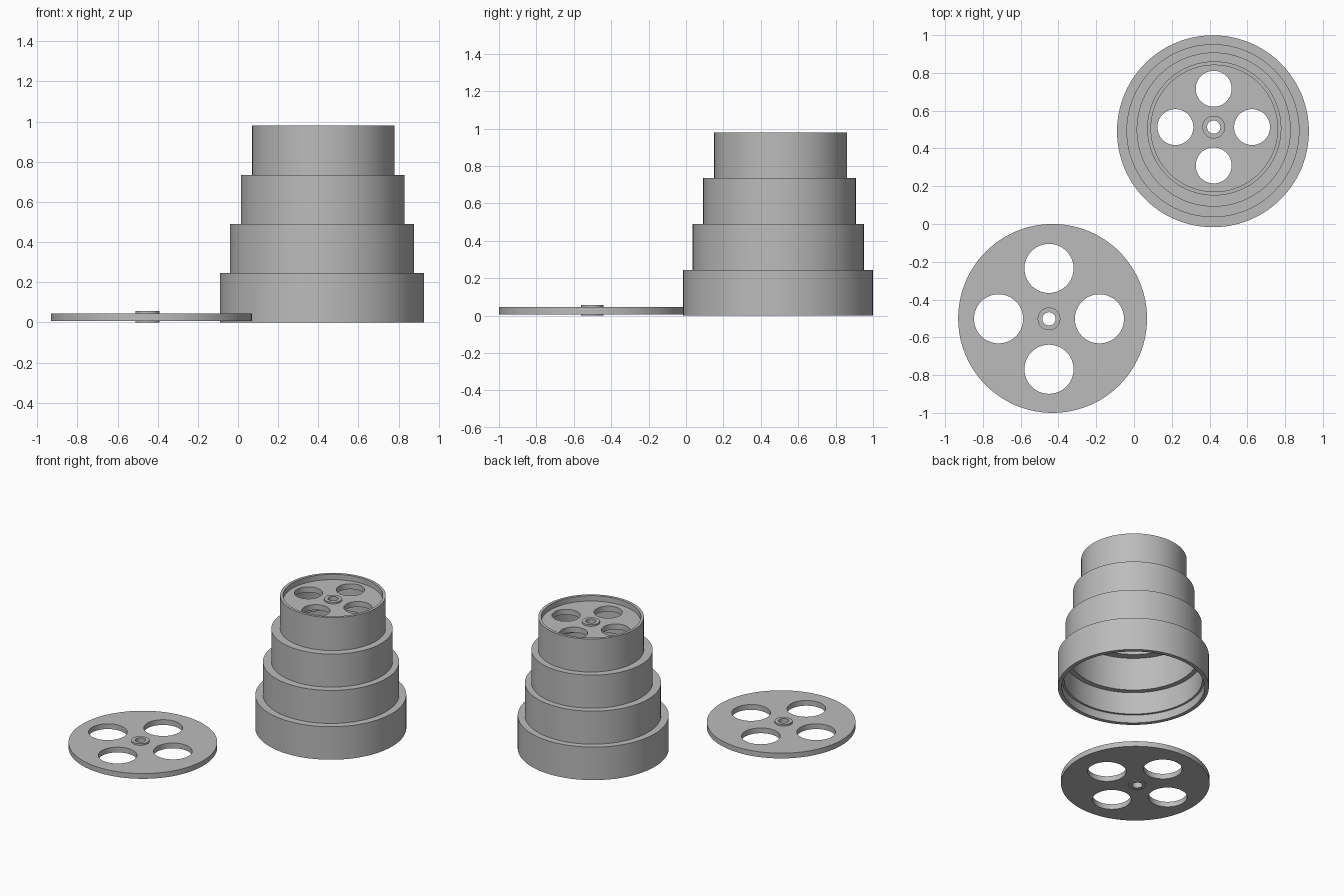
import bpy
import bmesh
import math

cube = bpy.data.objects.get("Cube")
if cube:
    bpy.data.objects.remove(cube)

SIDES = 96
grey = bpy.data.materials.new("plain grey")
grey.use_nodes = True
colour = (0.5, 0.5, 0.5, 1)
grey.diffuse_color = colour
grey.node_tree.nodes["Principled BSDF"].inputs["Base Color"].default_value = colour


def finish(name, bm):
    """Turn a bmesh into a smooth-shaded object with sharp rims."""
    bmesh.ops.recalc_face_normals(bm, faces=bm.faces)
    mesh = bpy.data.meshes.new(name)
    bm.to_mesh(mesh)
    bm.free()
    mesh.materials.append(grey)
    obj = bpy.data.objects.new(name, mesh)
    bpy.context.collection.objects.link(obj)
    return obj


def shade(obj):
    bpy.ops.object.select_all(action="DESELECT")
    obj.select_set(True)
    bpy.context.view_layer.objects.active = obj
    bpy.ops.object.shade_smooth_by_angle(angle=math.radians(30))


def ring_solid(name, rings):
    """Closed solid through a loop of circles (x, y, radius, z)."""
    bm = bmesh.new()
    loops = []
    for x, y, r, z in rings:
        angles = [math.tau * i / SIDES for i in range(SIDES)]
        loops.append([bm.verts.new((x + r * math.cos(a), y + r * math.sin(a), z)) for a in angles])
    for a, b in zip(loops, loops[1:] + loops[:1]):
        for i in range(SIDES):
            j = (i + 1) % SIDES
            bm.faces.new((a[i], a[j], b[j], b[i]))
    obj = finish(name, bm)
    shade(obj)
    return obj


def cylinder(name, x, y, r, z0, z1):
    bm = bmesh.new()
    bmesh.ops.create_cone(bm, cap_ends=True, segments=SIDES, radius1=r, radius2=r, depth=z1 - z0)
    bmesh.ops.translate(bm, verts=bm.verts, vec=(x, y, (z0 + z1) / 2))
    return finish(name, bm)


def reel_plate(name, centre, radius, hub, hole_r, spread, z0, z1):
    """Round plate with four windows around a raised, bored hub."""
    plate = cylinder(name + "_plate", *centre, radius, z0, z1)
    hx, hy = hub
    holes = [(hx, hy, 0.05)]
    for k in range(4):
        a = k * math.pi / 2
        holes.append((hx + spread * math.cos(a), hy + spread * math.sin(a), hole_r))
    cutters = [cylinder("cutter", *h, z0 - 0.1, z1 + 0.1) for h in holes]
    for c in cutters:
        c.hide_render = True
        cut = plate.modifiers.new("hole", "BOOLEAN")
        cut.operation = "DIFFERENCE"
        cut.solver = "EXACT"
        cut.object = c
    graph = bpy.context.evaluated_depsgraph_get()
    mesh = bpy.data.meshes.new_from_object(plate.evaluated_get(graph))
    plate.modifiers.clear()
    plate.data = mesh
    for c in cutters:
        bpy.data.objects.remove(c)
    shade(plate)
    low, high = z0 - 0.006, z1 + 0.012
    ring_solid(name + "_hub", [(hx, hy, 0.06, low), (hx, hy, 0.06, high),
                               (hx, hy, 0.035, high), (hx, hy, 0.035, low)])


# Stepped hollow body: centre x, centre y, outer radius, inner radius per tier
tiers = [(0.418, 0.491, 0.508, 0.465), (0.418, 0.494, 0.458, 0.43),
         (0.422, 0.5, 0.408, 0.383), (0.425, 0.506, 0.355, 0.335)]
STEP, LEDGE = 0.245, 0.02
outside, inside = [], []
for n, (x, y, outer, inner) in enumerate(tiers):
    outside += [(x, y, outer, n * STEP), (x, y, outer, (n + 1) * STEP)]
    bottom = n * STEP - LEDGE
    if n == 0:
        # shallow seat inside the bottom rim
        inside += [(x, y, 0.48, 0), (x, y, 0.48, 0.06), (x, y, inner, 0.06)]
    else:
        inside.append((x, y, inner, bottom))
    top = (n + 1) * STEP - (LEDGE if n < 3 else 0)
    inside.append((x, y, inner, top))
ring_solid("stepped_body", outside + inside[::-1])

# Recessed top plate and the separate base plate
reel_plate("top", (0.425, 0.506), 0.34, (0.422, 0.513), 0.095, 0.203, 0.90, 0.94)
reel_plate("base", (-0.431, -0.5), 0.5, (-0.45, -0.502), 0.13, 0.267, 0.006, 0.045)
